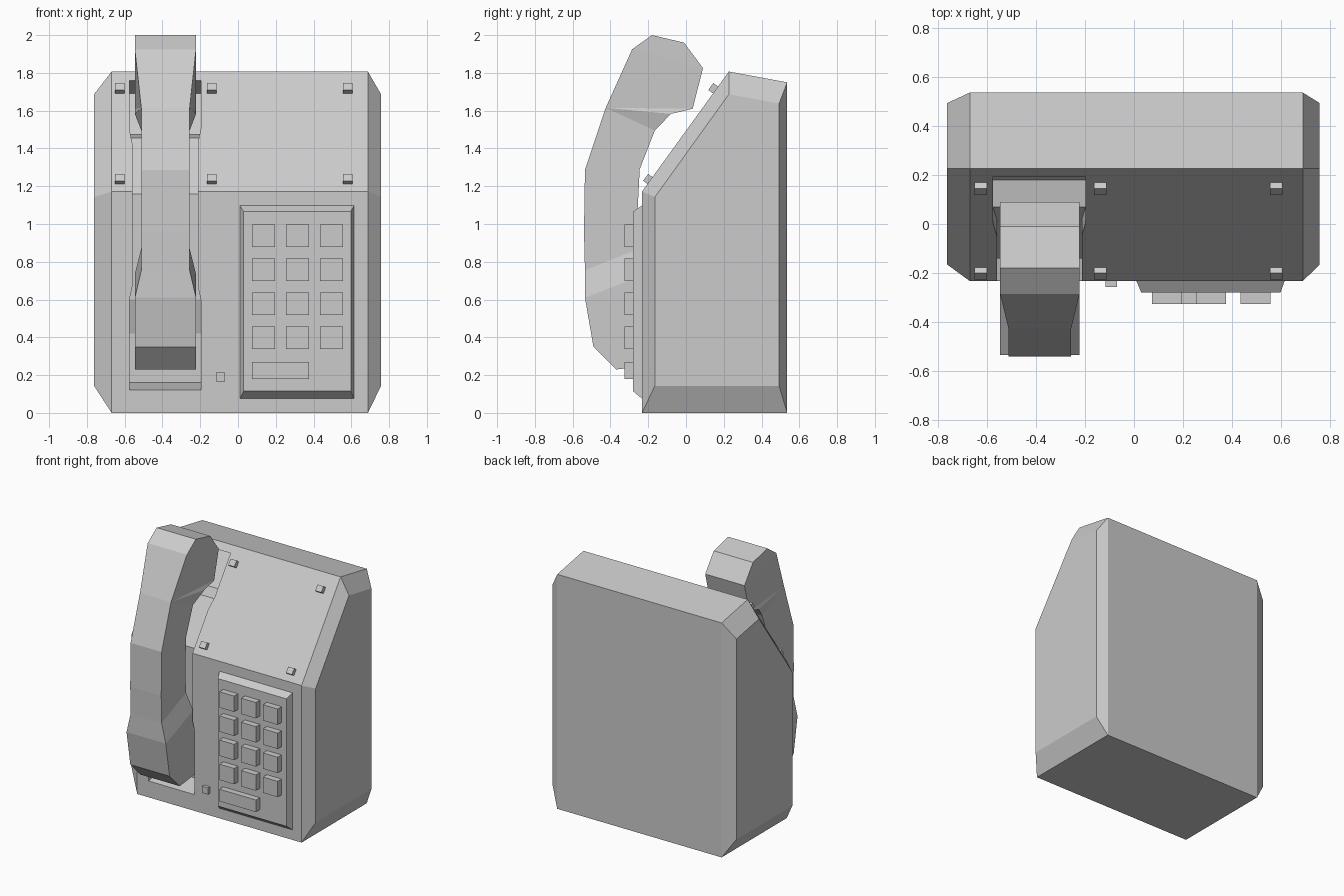
import bpy, bmesh
from math import atan2
from mathutils import Matrix

if "Cube" in bpy.data.objects:
    bpy.data.objects.remove(bpy.data.objects["Cube"])


def loft(name, rings):
    """Closed solid skinned through rings holding equal numbers of points."""
    bm = bmesh.new()
    loops = [[bm.verts.new(p) for p in r] for r in rings]
    n = len(rings[0])
    bm.faces.new(loops[0])
    bm.faces.new(loops[-1])
    for a, b in zip(loops, loops[1:]):
        for i in range(n):
            j = (i + 1) % n
            bm.faces.new((a[i], a[j], b[j], b[i]))
    bmesh.ops.remove_doubles(bm, verts=bm.verts, dist=1e-4)
    bmesh.ops.recalc_face_normals(bm, faces=bm.faces)
    me = bpy.data.meshes.new(name)
    bm.to_mesh(me)
    bm.free()
    ob = bpy.data.objects.new(name, me)
    bpy.context.collection.objects.link(ob)
    return ob


def box(name, center, size, tilt=0.0):
    bm = bmesh.new()
    m = (Matrix.Translation(center) @ Matrix.Rotation(tilt, 4, 'X')
         @ Matrix.Diagonal((*size, 1)))
    bmesh.ops.create_cube(bm, size=1, matrix=m)
    me = bpy.data.meshes.new(name)
    bm.to_mesh(me)
    bm.free()
    ob = bpy.data.objects.new(name, me)
    bpy.context.collection.objects.link(ob)
    return ob


def section(cx, p, wp, q, wq):
    """Four-sided ring between side-view points p and q with half widths."""
    return [(cx - wp, *p), (cx + wp, *p), (cx + wq, *q), (cx - wq, *q)]


# Housing: wedge profile with chamfered sides
outer = [(-.233, 0), (.536, 0), (.536, 1.75), (.227, 1.807), (-.233, 1.172)]
inner = [(-.165, .143), (.493, .143), (.493, 1.638), (.227, 1.687), (-.165, 1.142)]
housing = loft("housing", [[(x, y, z) for y, z in prof] for x, prof in
                           ((-.762, inner), (-.669, outer), (.688, outer), (.757, inner))])

# Cradle recess: (floor y,z), (outside y,z), half width
W, N = .189, .173
recess = [
    ((-.08, .16), (-.40, .08), W),
    ((-.08, .42), (-.40, .42), W),
    ((-.14, .60), (-.40, .60), W),
    ((-.14, .67), (-.40, .67), N),
    ((-.14, 1.16), (-.40, 1.25), N),
    ((.017, 1.38), (-.28, 1.58), N),
    ((.07, 1.455), (-.20, 1.66), W),
    ((.18, 1.475), (-.15, 1.71), W),
    ((.334, 1.69), (-.087, 1.90), W),
]
cutter = loft("recess_cutter", [section(-.386, f, w, o, w) for f, o, w in recess])
cutter.hide_render = True
mod = housing.modifiers.new("recess", 'BOOLEAN')
mod.operation = 'DIFFERENCE'
mod.solver = 'EXACT'
mod.object = cutter
bpy.context.view_layer.objects.active = housing
bpy.ops.object.modifier_apply(modifier=mod.name)
bpy.data.objects.remove(cutter)

# Handset: (front y,z), half width, (back y,z), half width, bottom to top
W, N = .162, .128
handset = [
    ((-.37, .23), W, (-.19, .25), W),
    ((-.49, .35), W, (-.115, .45), W),
    ((-.535, .61), W, (-.14, .65), W),
    ((-.535, .61), W, (-.21, .735), W),
    ((-.535, .755), N, (-.248, .87), N),
    ((-.54, .96), N, (-.256, 1.08), N),
    ((-.535, 1.285), N, (-.245, 1.29), N),
    ((-.425, 1.615), N, (-.165, 1.495), N),
    ((-.425, 1.615), N, (-.08, 1.583), W),
    ((-.425, 1.615), N, (.035, 1.61), W),
    ((-.285, 1.925), W, (.09, 1.825), W),
    ((-.18, 2.0), W, (-.01, 1.96), W),
]
loft("handset", [section(-.384, f, wf, b, wb) for f, wf, b, wb in handset])

# Keypad base with sloped rim
loft("keypad_base", [[(x0, y, z0), (x1, y, z0), (x1, y, z1), (x0, y, z1)]
                     for y, x0, x1, z0, z1 in ((-.22, .01, .614, .075, 1.098),
                                               (-.233, .01, .614, .075, 1.098),
                                               (-.28, .03, .597, .115, 1.066))])

# Keys
for row in range(4):
    for col in range(3):
        box("key", (.135 + .18 * col, -.3, .938 - .18 * row), (.122, .052, .118))
box("wide_key", (.225, -.3, .225), (.302, .052, .09))
box("small_button", (-.093, -.24, .19), (.048, .034, .05))

# Clips on the sloped panel
tilt = atan2(.635, .46)
for x in (-.625, -.138, .58):
    for y, z in ((.145, 1.718), (-.2, 1.237)):
        box("panel_clip", (x, y, z), (.05, .045, .034), tilt)
